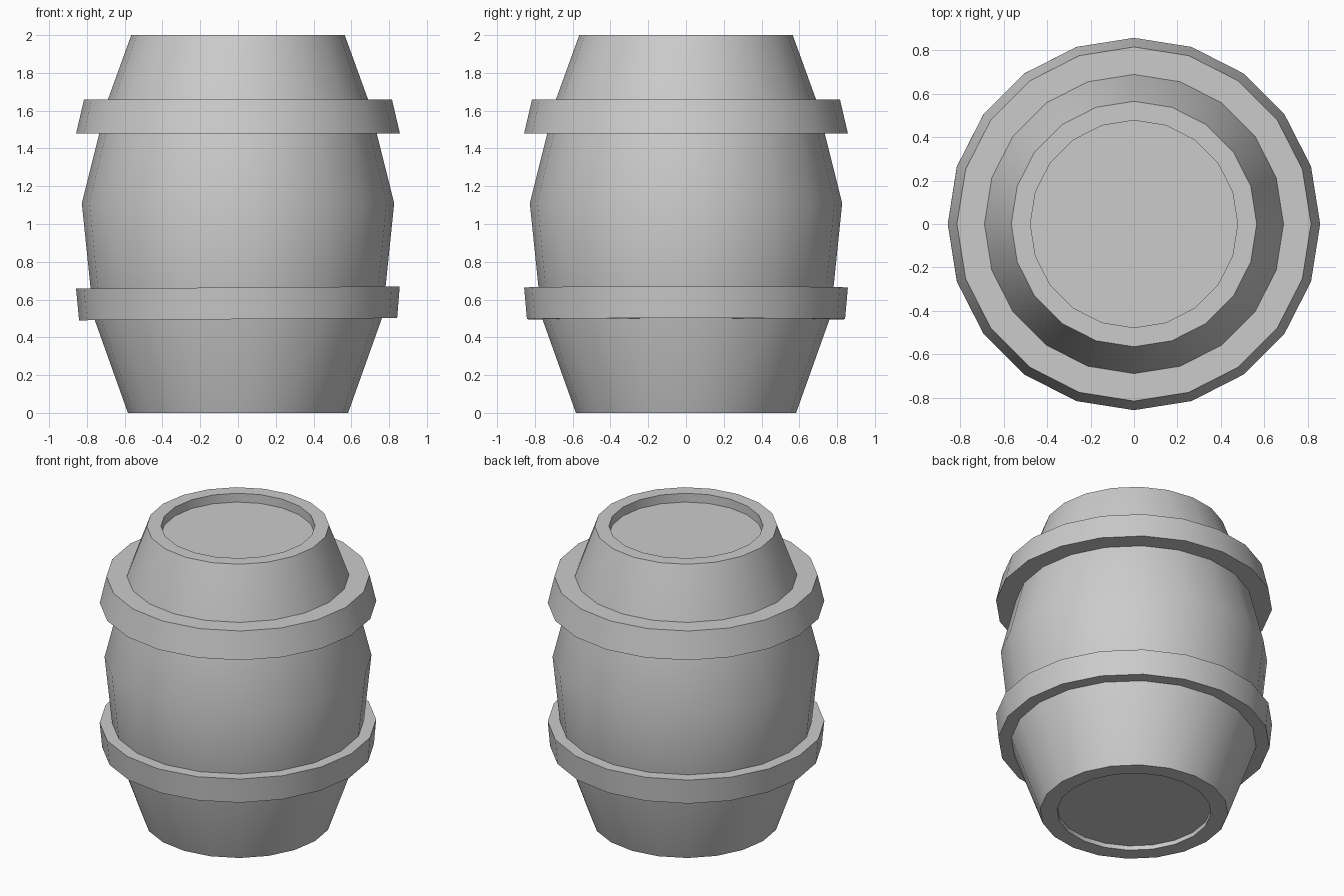
import bpy, bmesh
from math import sin, cos, pi, radians

if "Cube" in bpy.data.objects:
    bpy.data.objects.remove(bpy.data.objects["Cube"])

SIDES = 20


def lathe(name, profile, closed=False):
    """Revolve an (r, z) profile about z; r = 0 ends are capped with a single face."""
    bm = bmesh.new()
    rings = [[bm.verts.new((r * cos(2 * pi * i / SIDES), r * sin(2 * pi * i / SIDES), z))
              for i in range(SIDES)] for r, z in profile]
    pairs = list(zip(rings, rings[1:]))
    if closed:
        pairs.append((rings[-1], rings[0]))
    else:
        bm.faces.new(rings[0][::-1])
        bm.faces.new(rings[-1])
    for a, b in pairs:
        for i in range(SIDES):
            j = (i + 1) % SIDES
            bm.faces.new((a[i], a[j], b[j], b[i]))
    bmesh.ops.recalc_face_normals(bm, faces=bm.faces)
    mesh = bpy.data.meshes.new(name)
    bm.to_mesh(mesh)
    bm.free()
    obj = bpy.data.objects.new(name, mesh)
    bpy.context.collection.objects.link(obj)
    bpy.ops.object.select_all(action='DESELECT')
    obj.select_set(True)
    bpy.context.view_layer.objects.active = obj
    bpy.ops.object.shade_smooth_by_angle(angle=radians(30))
    return obj


# Barrel body with recessed lids at both ends
lathe("barrel_body", [
    (0.477, 0.03), (0.477, 0.0), (0.583, 0.0), (0.765, 0.51), (0.827, 1.11),
    (0.692, 1.65), (0.565, 2.0), (0.477, 2.0), (0.477, 1.94)])

# Upper hoop, narrowing upwards
lathe("upper_hoop", [(0.73, 1.48), (0.857, 1.48), (0.815, 1.66), (0.685, 1.66)], closed=True)

# Lower hoop, flaring upwards and very slightly tilted
hoop = lathe("lower_hoop", [(0.75, -0.085), (0.842, -0.085), (0.857, 0.083), (0.772, 0.083)],
             closed=True)
hoop.location.z = 0.581
hoop.rotation_euler.y = radians(-0.4)
